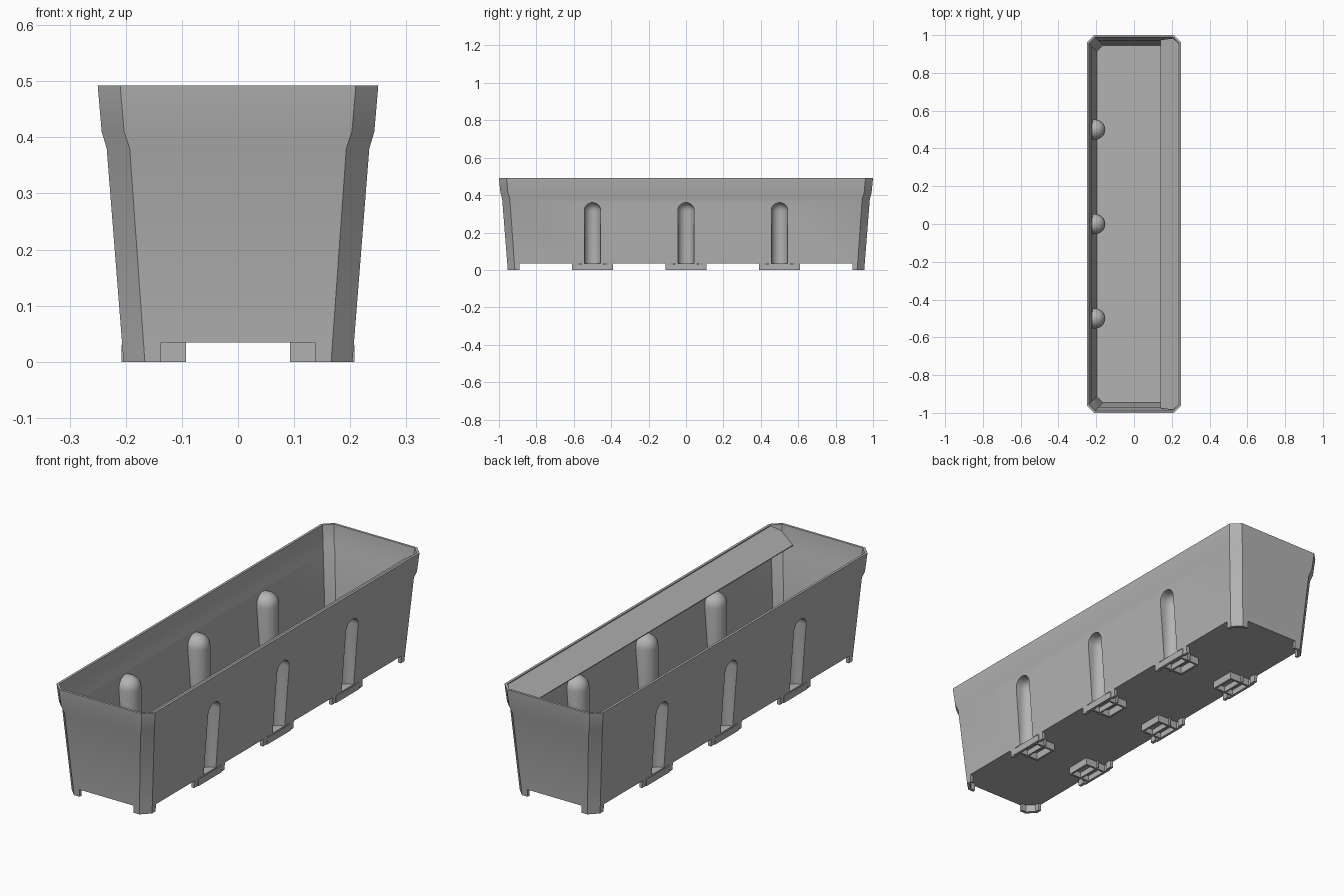
import bpy, bmesh, math
from mathutils import Vector

cube = bpy.data.objects.get("Cube")
if cube:
    bpy.data.objects.remove(cube, do_unlink=True)

grey = bpy.data.materials.new("plain grey")
grey.use_nodes = True
colour = (0.45, 0.45, 0.45, 1)
grey.diffuse_color = colour
grey.node_tree.nodes["Principled BSDF"].inputs["Base Color"].default_value = colour

WALL = 0.011      # wall thickness
FLOOR = 0.034     # underside of the floor
SLOTS = (-0.5, 0, 0.5)
# height, half width, half length, corner chamfer
LEVELS = [(0, 0.204, 0.953, 0.038), (0.38, 0.234, 0.983, 0.041),
          (0.41, 0.243, 0.992, 0.04), (0.492, 0.25, 1.0, 0.04)]


def make(name, bm):
    bmesh.ops.recalc_face_normals(bm, faces=bm.faces)
    mesh = bpy.data.meshes.new(name)
    bm.to_mesh(mesh)
    bm.free()
    mesh.materials.append(grey)
    ob = bpy.data.objects.new(name, mesh)
    bpy.context.collection.objects.link(ob)
    return ob


def boolean(ob, other, operation="DIFFERENCE"):
    """Apply a boolean and remove the cutter."""
    bpy.context.view_layer.objects.active = ob
    mod = ob.modifiers.new("cut", "BOOLEAN")
    mod.operation, mod.object, mod.solver = operation, other, "EXACT"
    bpy.ops.object.modifier_apply(modifier=mod.name)
    bpy.data.objects.remove(other, do_unlink=True)


def loft(name, levels, inset=0):
    """Chamfered rectangles stacked by height and skinned."""
    bm = bmesh.new()
    rings = []
    for z, hx, hy, c in levels:
        hx, hy, c = hx - inset, hy - inset, c - inset * 0.586
        quarter = [(hx, hy - c), (hx - c, hy)]
        pts = quarter + [(-x, y) for x, y in quarter[::-1]]
        pts += [(-x, -y) for x, y in pts]
        rings.append([bm.verts.new((x, y, z)) for x, y in pts])
    for a, b in zip(rings, rings[1:]):
        for i in range(8):
            j = (i + 1) % 8
            bm.faces.new((a[i], a[j], b[j], b[i]))
    bm.faces.new(rings[0])
    bm.faces.new(rings[-1])
    return make(name, bm)


def box(bm, x0, x1, y0, y1, z0, z1):
    vs = bmesh.ops.create_cube(bm, size=1)["verts"]
    for v in vs:
        v.co = Vector((x1 if v.co.x > 0 else x0, y1 if v.co.y > 0 else y0,
                       z1 if v.co.z > 0 else z0))


def channel(name, side, y, radius, bottom, top):
    """Upright round-topped channel, swept outward through the wall."""
    bm = bmesh.new()
    for x in (0.205, 0.3):
        for i in range(7):
            a = math.radians(i * 15) if i < 6 else math.radians(90)
            r, z = radius * math.cos(a), top - radius + radius * math.sin(a)
            for k in range(24 if i < 6 else 1):
                t = math.tau * k / 24
                bm.verts.new((side * (x + r * math.cos(t)), y + r * math.sin(t), z))
                if i == 0:
                    bm.verts.new((side * (x + r * math.cos(t)), y + r * math.sin(t), bottom))
    bmesh.ops.convex_hull(bm, input=bm.verts)
    bmesh.ops.dissolve_limit(bm, angle_limit=0.01, verts=bm.verts, edges=bm.edges)
    return make(name, bm)


def at(z):
    """Interpolated wall section at a height on the lower wall."""
    a, b = LEVELS[:2]
    t = z / b[0]
    return (z, *[p + (q - p) * t for p, q in zip(a[1:], b[1:])])


# Trough shell with recessed channels that bulge inward
trough = loft("trough", [at(FLOOR)] + LEVELS[1:])
top = LEVELS[-1]
cavity = loft("cavity", [at(FLOOR + 0.012)] + LEVELS[1:] + [(0.55, *top[1:])], WALL)
for side in (-1, 1):
    for y in SLOTS:
        boolean(cavity, channel("bulge", side, y, 0.053, 0.02, 0.367))
boolean(trough, cavity)
for side in (-1, 1):
    for y in SLOTS:
        boolean(trough, channel("groove", side, y, 0.044, 0.01, 0.36))

# Skirt ring cut away into corner feet and small side stubs
feet = loft("corner_feet_and_stubs", [at(0), at(FLOOR + 0.002)])
boolean(feet, loft("hollow", [(z, 0.204, 0.953, 0.038) for z in (-0.1, 0.1)], 0.014))
bm = bmesh.new()
box(bm, -0.137, 0.137, -1.1, 1.1, -0.2, 0.2)
boolean(feet, make("end_gap", bm))
bm = bmesh.new()
for y in SLOTS:
    box(bm, -0.4, 0.4, y - 0.08, y + 0.08, -0.2, 0.2)
for y0, y1 in ((0.11, 0.39), (0.61, 0.89)):
    box(bm, -0.4, 0.4, y0, y1, -0.2, 0.2)
    box(bm, -0.4, 0.4, -y1, -y0, -0.2, 0.2)
boolean(feet, make("side_gaps", bm))

# Thin-walled brackets closing the foot of each channel
bm = bmesh.new()
for side in (-1, 1):
    for y in SLOTS:
        def wall(x0, x1, y0, y1, z0=0.0, z1=FLOOR):
            xs = sorted((side * x0, side * x1))
            box(bm, *xs, y + y0, y + y1, z0, z1)
        wall(0.196, 0.208, -0.085, 0.085, 0, 0.03)
        wall(0.15, 0.158, -0.07, 0.07)
        wall(0.093, 0.103, -0.05, 0.05)
        wall(0.12, 0.205, -0.06, 0.06, 0.026, FLOOR + 0.001)
        for s in (-1, 1):
            wall(0.093, 0.2, *sorted((s * 0.05, s * 0.06)))
brackets = make("channel_brackets", bm)

# Sloping inner ledge hung from one long rim
bm = bmesh.new()
outline = [(0.14, 0.975), (0.212, 0.985), (0.242, 0.955)]
outline += [(x, -y) for x, y in outline[::-1]]
face = bm.faces.new([bm.verts.new((x, y, 0.49 - (0.242 - x) * 0.7)) for x, y in outline])
down = bmesh.ops.extrude_face_region(bm, geom=[face])["geom"]
for v in down:
    if isinstance(v, bmesh.types.BMVert):
        v.co.z -= 0.004
ledge = make("sloping_ledge", bm)

# Smooth shading with crisp edges
bpy.ops.object.select_all(action="DESELECT")
for ob in (trough, feet, brackets, ledge):
    ob.select_set(True)
bpy.context.view_layer.objects.active = trough
bpy.ops.object.shade_smooth_by_angle(angle=math.radians(28))
